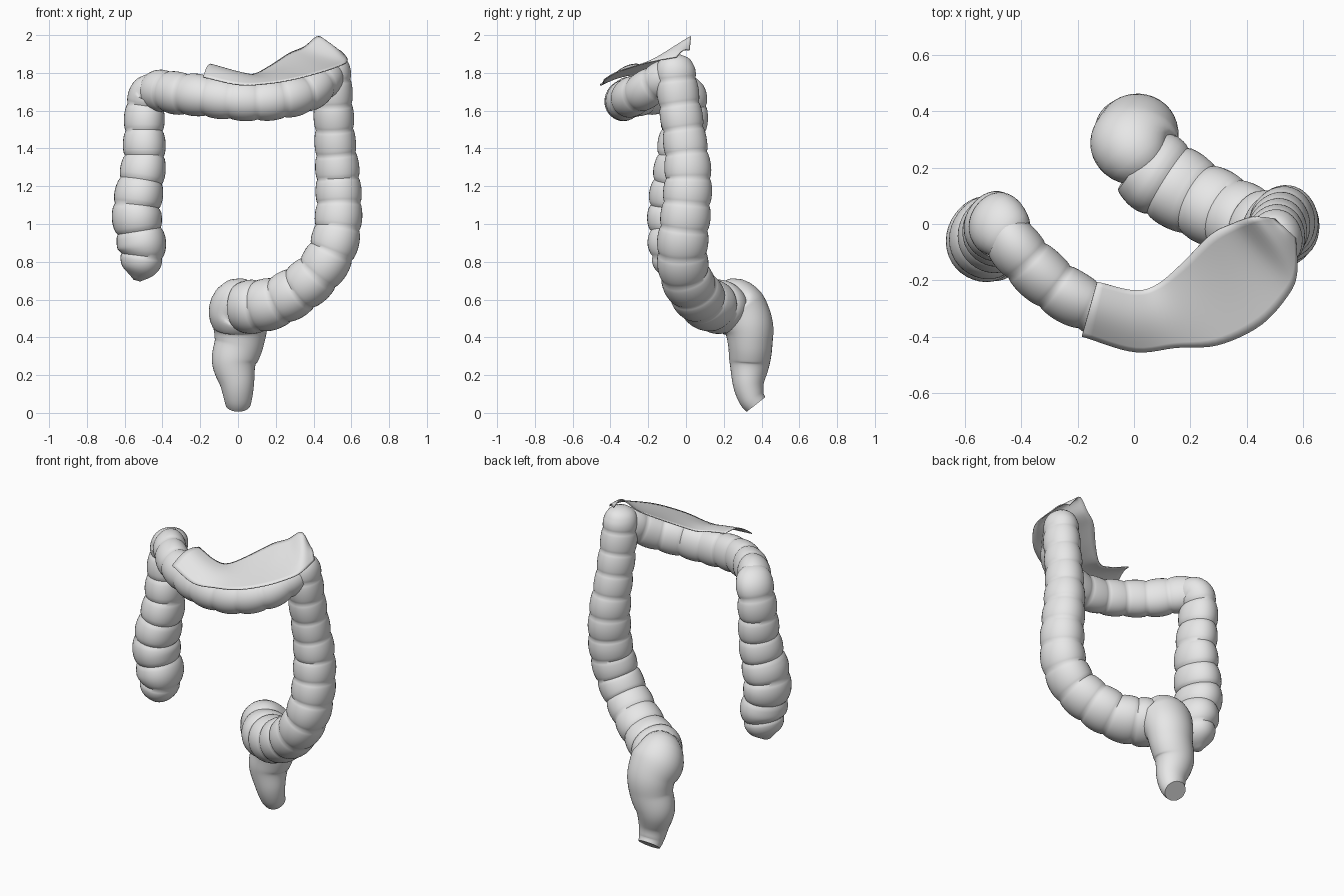
import bpy, bmesh, math
from mathutils import Vector

cube = bpy.data.objects.get("Cube")
if cube:
    bpy.data.objects.remove(cube, do_unlink=True)

grey = bpy.data.materials.new("pale grey")
grey.use_nodes = True
grey.diffuse_color = (0.8, 0.8, 0.8, 1)
grey.node_tree.nodes["Principled BSDF"].inputs["Base Color"].default_value = (0.8, 0.8, 0.8, 1)


def spline(points, t):
    """Smooth curve through points, with t from 0 to 1."""
    pts = [Vector(p) for p in points]
    n = len(pts) - 1
    i = min(int(t * n), n - 1)
    u = t * n - i
    b, c = pts[i], pts[i + 1]
    a = pts[i - 1] if i > 0 else b * 2 - c
    d = pts[i + 2] if i + 2 <= n else c * 2 - b
    return (b * 2 + (c - a) * u + (a * 2 - b * 5 + c * 4 - d) * u * u
            + (b * 3 - a - c * 3 + d) * u ** 3) / 2


def finish(name, bm, angle):
    bmesh.ops.recalc_face_normals(bm, faces=bm.faces)
    mesh = bpy.data.meshes.new(name)
    bm.to_mesh(mesh)
    bm.free()
    mesh.materials.append(grey)
    ob = bpy.data.objects.new(name, mesh)
    bpy.context.collection.objects.link(ob)
    bpy.ops.object.select_all(action='DESELECT')
    bpy.context.view_layer.objects.active = ob
    ob.select_set(True)
    bpy.ops.object.shade_smooth_by_angle(angle=math.radians(angle))
    return ob


def gut(name, path, pouches, depth, oval, sides=36, rings=10):
    """Tube along (x, y, z, radius) points, pinched into pouches; oval scales its section."""
    fine = [spline(path, k / 400) for k in range(401)]
    dist = [0.0]
    for p, q in zip(fine, fine[1:]):
        dist.append(dist[-1] + (q.xyz - p.xyz).length)
    count = pouches * rings
    samples, j = [], 0
    for k in range(count + 1):
        want = dist[-1] * k / count
        while j < 399 and dist[j + 1] < want:
            j += 1
        f = (want - dist[j]) / max(dist[j + 1] - dist[j], 1e-6)
        samples.append(fine[j].lerp(fine[j + 1], f))
    bm = bmesh.new()
    side, loops = Vector((1, 0.2, 0.1)), []
    for k, s in enumerate(samples):
        tangent = (samples[min(k + 1, count)].xyz - samples[max(k - 1, 0)].xyz).normalized()
        side = (side - tangent * side.dot(tangent)).normalized()
        up = tangent.cross(side)
        pinch = 1 - abs(math.sin(math.pi * k / rings)) ** 0.6
        loop = []
        for a in range(sides):
            ang = math.tau * a / sides
            # three lengthwise bands soften the round section
            r = max(s.w, 0.005) * (1.02 - depth * pinch - 0.2 * depth * math.cos(3 * ang))
            spoke = (side * math.cos(ang) + up * math.sin(ang)) * r
            loop.append(bm.verts.new([p + c * o for p, c, o in zip(s.xyz, spoke, oval)]))
        loops.append(loop)
    for l, m in zip(loops, loops[1:]):
        for a in range(sides):
            b = (a + 1) % sides
            bm.faces.new((l[a], l[b], m[b], m[a]))
    bm.faces.new(loops[0])
    bm.faces.new(loops[-1])
    return finish(name, bm, 50)


# Ascending limb with its blind lower end and upper bend
gut("ascending_colon", [
    (-0.535, -0.055, 0.70, 0.02), (-0.52, -0.055, 0.76, 0.092), (-0.505, -0.055, 0.86, 0.125),
    (-0.52, -0.055, 0.96, 0.128), (-0.535, -0.055, 1.07, 0.130), (-0.515, -0.045, 1.2, 0.124),
    (-0.495, -0.03, 1.34, 0.115), (-0.495, -0.015, 1.5, 0.108), (-0.49, -0.005, 1.62, 0.104),
    (-0.47, -0.015, 1.69, 0.1), (-0.43, -0.06, 1.71, 0.09)], 8, 0.12, (1, 1.15, 1))

# Transverse limb, sagging forward
gut("transverse_colon", [
    (-0.46, -0.02, 1.7, 0.1), (-0.41, -0.095, 1.705, 0.11), (-0.31, -0.195, 1.69, 0.112),
    (-0.2, -0.27, 1.68, 0.11), (-0.05, -0.325, 1.66, 0.108), (0.1, -0.335, 1.65, 0.106),
    (0.25, -0.31, 1.665, 0.106), (0.38, -0.235, 1.70, 0.103), (0.46, -0.14, 1.76, 0.1),
    (0.5, -0.06, 1.8, 0.085)], 9, 0.1, (0.87, 0.87, 1))

# Descending limb curving into the lower bend
gut("descending_colon", [
    (0.495, -0.055, 1.895, 0.03), (0.497, -0.055, 1.87, 0.075), (0.5, -0.055, 1.8, 0.099),
    (0.505, -0.038, 1.65, 0.104), (0.515, -0.008, 1.45, 0.107), (0.53, 0.01, 1.25, 0.117),
    (0.535, -0.003, 1.05, 0.123), (0.507, -0.02, 0.88, 0.126), (0.43, -0.01, 0.745, 0.126),
    (0.32, 0.04, 0.65, 0.13), (0.2, 0.1, 0.585, 0.134), (0.09, 0.17, 0.563, 0.142),
    (0.01, 0.225, 0.565, 0.13)], 13, 0.09, (1, 1.06, 1))

# Smooth lower outlet with a slanted end
gut("rectum", [
    (0.06, 0.2, 0.575, 0.09), (0.015, 0.245, 0.58, 0.135), (0.003, 0.285, 0.54, 0.155),
    (0.012, 0.33, 0.46, 0.142), (0.005, 0.34, 0.37, 0.128), (-0.02, 0.337, 0.27, 0.116),
    (-0.005, 0.33, 0.16, 0.09), (0.0, 0.345, 0.085, 0.075), (0.0, 0.37, 0.045, 0.065)],
    1, 0.0, (1, 0.91, 1), rings=48)

# Thin draped membrane over the transverse limb
front = [(-0.185, -0.4, 1.78), (0.0, -0.455, 1.74), (0.15, -0.44, 1.745), (0.3, -0.43, 1.77),
         (0.45, -0.36, 1.81), (0.55, -0.25, 1.845), (0.58, -0.17, 1.865), (0.575, -0.05, 1.885)]
back = [(-0.13, -0.205, 1.84), (0.0, -0.235, 1.805), (0.08, -0.215, 1.795), (0.17, -0.14, 1.84),
        (0.27, -0.04, 1.905), (0.35, 0.0, 1.94), (0.43, 0.025, 1.995), (0.5, 0.02, 1.92)]
bm = bmesh.new()
rows = []
for i in range(41):
    p, q = spline(front, i / 40), spline(back, i / 40)
    row = []
    for k in range(13):
        v = p.lerp(q, k / 12)
        v.z += math.sin(math.pi * k / 12) * (0.013 + 0.02 * math.cos(i / 8))
        row.append(bm.verts.new(v))
    rows.append(row)
for r, s in zip(rows, rows[1:]):
    for k in range(12):
        bm.faces.new((r[k], r[k + 1], s[k + 1], s[k]))
sheet = finish("membrane", bm, 60)
solid = sheet.modifiers.new("thickness", 'SOLIDIFY')
solid.thickness = 0.006
